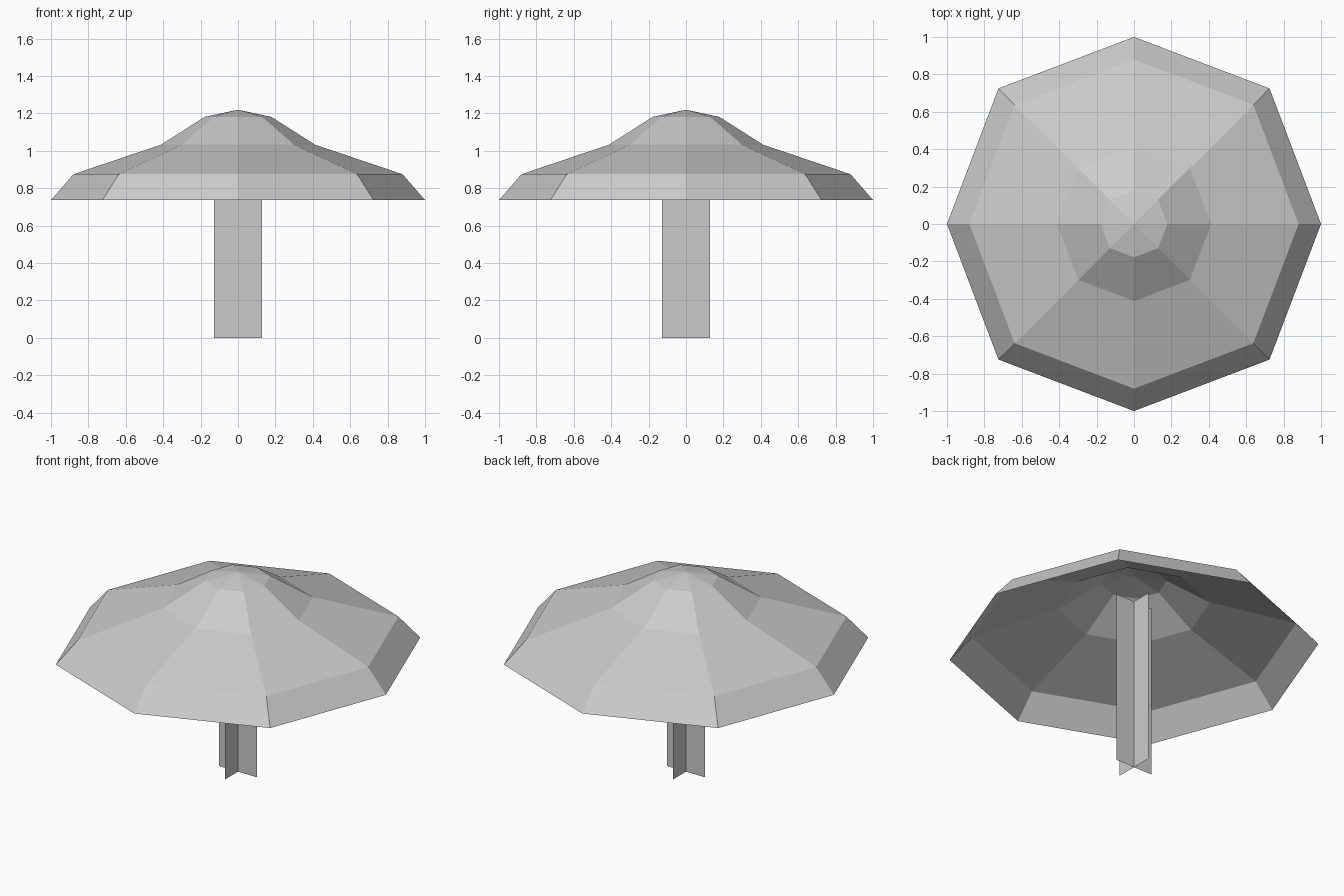
import bpy, bmesh
from math import cos, sin, radians

cube = bpy.data.objects.get("Cube")
if cube:
    bpy.data.objects.remove(cube, do_unlink=True)

grey = bpy.data.materials.new("plain_grey")
grey.use_nodes = True
COLOUR = (0.6, 0.6, 0.6, 1)
grey.diffuse_color = COLOUR
grey.node_tree.nodes["Principled BSDF"].inputs["Base Color"].default_value = COLOUR


def add_object(name, bm):
    mesh = bpy.data.meshes.new(name)
    bm.to_mesh(mesh)
    bm.free()
    mesh.materials.append(grey)
    obj = bpy.data.objects.new(name, mesh)
    bpy.context.collection.objects.link(obj)
    return obj


# Canopy: open eight-sided shell, corners slightly further out on the diagonals
SIDES = 8
profile = [(1.0, 0.737), (0.88, 0.875), (0.412, 1.033), (0.178, 1.182)]
bm = bmesh.new()
rings = []
for radius, z in profile:
    ring = []
    for i in range(SIDES):
        angle = radians(i * 360 / SIDES)
        r = radius * (1.025 if i % 2 else 1.0)
        ring.append(bm.verts.new((r * cos(angle), r * sin(angle), z)))
    rings.append(ring)
apex = bm.verts.new((0, 0, 1.22))
for i in range(SIDES):
    j = (i + 1) % SIDES
    for low, high in zip(rings, rings[1:]):
        bm.faces.new((low[i], low[j], high[j], high[i]))
    bm.faces.new((rings[-1][i], rings[-1][j], apex))
add_object("canopy", bm)


# Stem: two flat sheets crossing at the centre
def add_sheet(name, dx, dy, top=1.06):
    bm = bmesh.new()
    corners = [(-dx, -dy, 0), (dx, dy, 0), (dx, dy, top), (-dx, -dy, top)]
    bm.faces.new([bm.verts.new(c) for c in corners])
    add_object(name, bm)


HALF_WIDTH = 0.127
add_sheet("stem_sheet_across", HALF_WIDTH, 0)
add_sheet("stem_sheet_along", 0, HALF_WIDTH)
